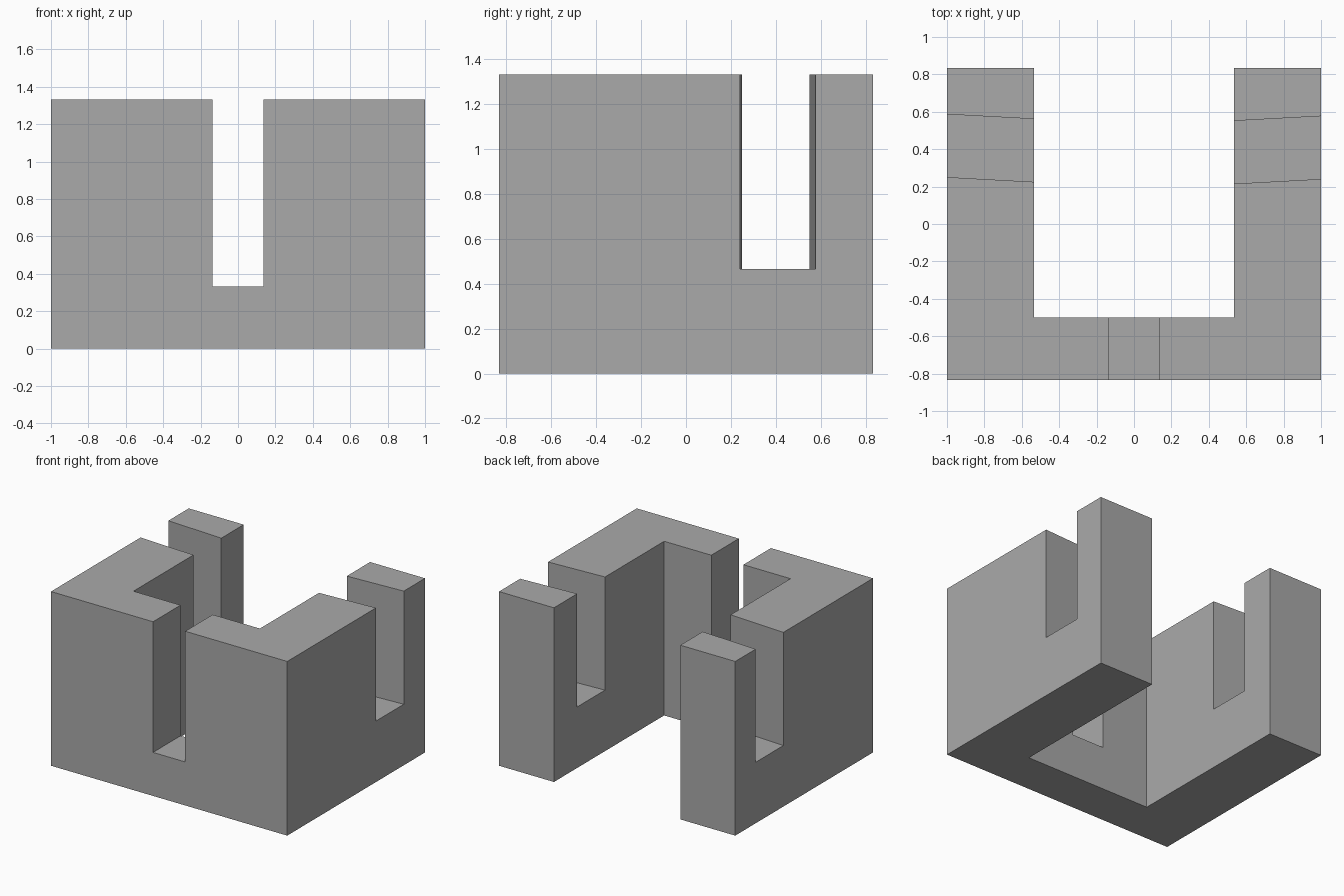
import bpy
import bmesh

cube = bpy.data.objects.get("Cube")
if cube:
    bpy.data.objects.remove(cube, do_unlink=True)

HEIGHT = 1.333

grey = bpy.data.materials.new("mid_grey")
grey.use_nodes = True
colour = (0.4, 0.4, 0.4, 1)
grey.diffuse_color = colour
grey.node_tree.nodes["Principled BSDF"].inputs["Base Color"].default_value = colour


def prism(name, outline, bottom, top):
    """Extrude a plan outline between two heights."""
    bm = bmesh.new()
    base = bm.faces.new([bm.verts.new((x, y, bottom)) for x, y in outline])
    up = bmesh.ops.extrude_face_region(bm, geom=[base])["geom"]
    for v in up:
        if isinstance(v, bmesh.types.BMVert):
            v.co.z = top
    bmesh.ops.recalc_face_normals(bm, faces=bm.faces)
    mesh = bpy.data.meshes.new(name)
    bm.to_mesh(mesh)
    bm.free()
    mesh.materials.append(grey)
    obj = bpy.data.objects.new(name, mesh)
    bpy.context.collection.objects.link(obj)
    return obj


# U-shaped walls, open at the back
half = [(1, 0.833), (0.535, 0.833), (0.535, -0.5)]
outline = half + [(-x, y) for x, y in reversed(half)] + [(-1, -0.833), (1, -0.833)]
walls = prism("slotted_walls", outline, 0, HEIGHT)

# Slot cutters: a straight front slot and a slightly slanted slot in each side
front_slot = [(-0.136, -1), (0.136, -1), (0.136, -0.4), (-0.136, -0.4)]
cutters = [prism("front_slot_cutter", front_slot, 0.333, 2)]
for side, shift, name in ((1, 0, "left"), (-1, 0.01, "right")):
    slot = []
    for x, y in ((0.4, 0.208), (1.1, 0.246), (1.1, 0.582), (0.4, 0.544)):
        slot.append((side * x, y + shift))
    cutters.append(prism(name + "_slot_cutter", slot, 0.467, 2))

# Cut the slots and discard the cutters
for cutter in cutters:
    mod = walls.modifiers.new(cutter.name, "BOOLEAN")
    mod.operation = "DIFFERENCE"
    mod.solver = "EXACT"
    mod.object = cutter
bpy.context.view_layer.objects.active = walls
for mod in list(walls.modifiers):
    bpy.ops.object.modifier_apply(modifier=mod.name)
for cutter in cutters:
    bpy.data.objects.remove(cutter, do_unlink=True)
